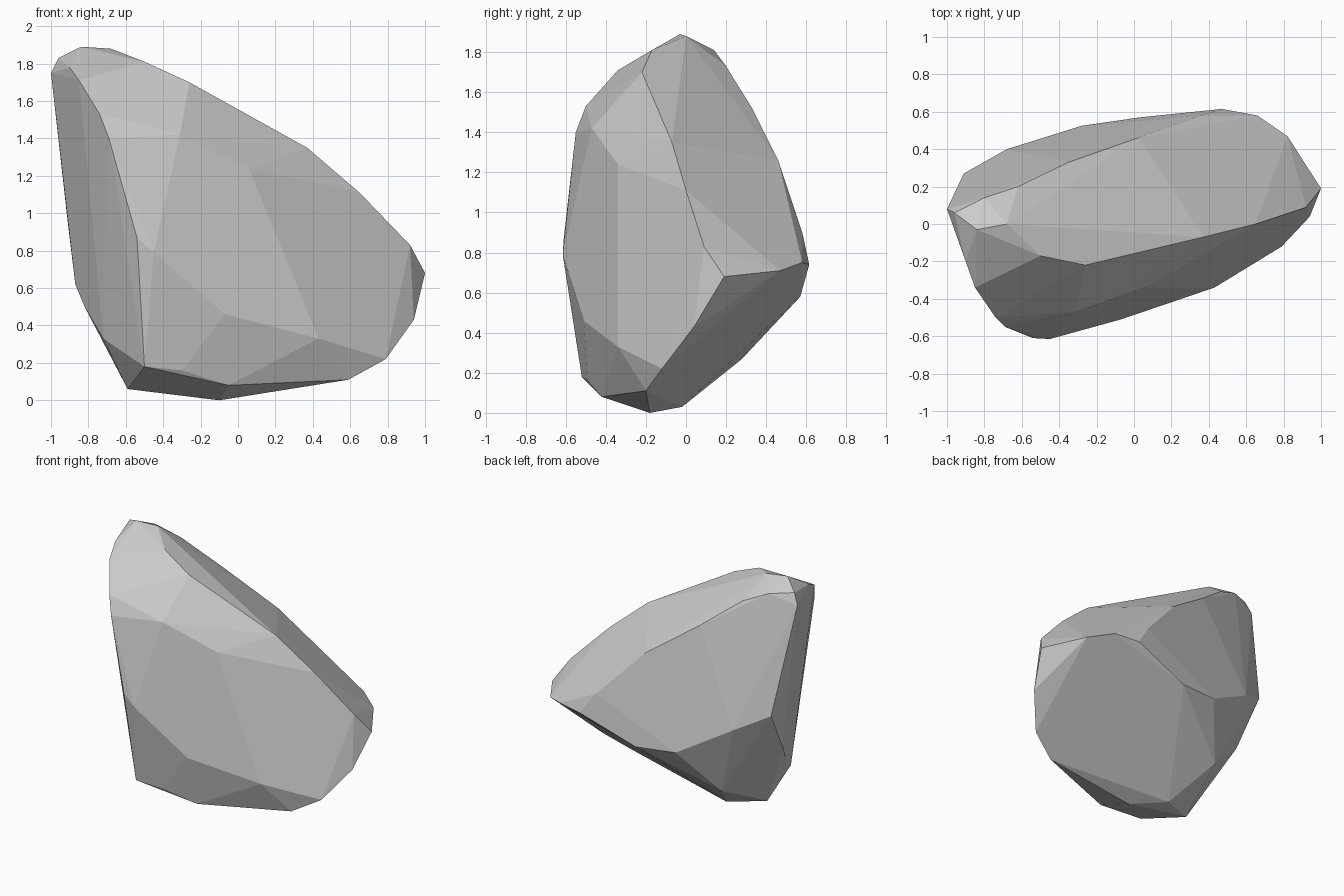
import bpy, bmesh, math

if "Cube" in bpy.data.objects:
    bpy.data.objects.remove(bpy.data.objects["Cube"])

# Ridge lines of the boulder; the stone is the convex skin stretched over them
crown = [(-1, .08, 1.75), (-.96, .06, 1.83), (-.84, -.03, 1.89), (-.68, 0, 1.88),
         (-.8, .14, 1.81), (-.9, -.2, 1.78)]
top_front_ridge = [(-.5, -.17, 1.81), (-.26, -.22, 1.7), (.37, -.07, 1.35),
                   (.65, 0, 1.11), (.92, .09, .83), (1, .19, .68)]
top_back_ridge = [(-.62, .2, 1.73), (-.35, .33, 1.52), (.02, .46, 1.26),
                  (.36, .58, .9), (.47, .615, .74), (.66, .58, .75), (.82, .47, .71)]
back_edge = [(-.91, .27, .95), (-.68, .4, .83), (-.28, .525, .6), (.03, .57, .58)]
front_left_ridge = [(-.85, -.34, 1.71), (-.74, -.5, 1.53), (-.69, -.55, 1.4),
                    (-.54, -.61, .87), (-.45, -.615, .79), (-.31, -.47, 1.42)]
front_face = [(.06, -.34, 1.24), (-.07, -.51, .46), (.43, -.34, .33)]
base_rim = [(-.5, -.52, .18), (-.3, -.49, .16), (-.05, -.42, .08), (.59, -.2, .11),
            (.79, -.12, .22), (.94, .04, .43), (-.1, -.18, 0), (-.33, -.02, .03),
            (-.59, -.14, .06), (-.5, .28, .27)]
left_edge = [(-.72, -.24, .33), (-.82, -.03, .5), (-.87, .07, .62)]

bm = bmesh.new()
for line in (crown, top_front_ridge, top_back_ridge, back_edge,
             front_left_ridge, front_face, base_rim, left_edge):
    for p in line:
        bm.verts.new(p)
hull = bmesh.ops.convex_hull(bm, input=bm.verts)
loose = [v for v in bm.verts if not v.link_faces]
bmesh.ops.delete(bm, geom=loose, context='VERTS')

# Merge nearly coplanar triangles into broad flat facets
bmesh.ops.dissolve_limit(bm, angle_limit=math.radians(4),
                         verts=bm.verts, edges=bm.edges)
bmesh.ops.recalc_face_normals(bm, faces=bm.faces)
for f in bm.faces:
    f.smooth = False

mesh = bpy.data.meshes.new("boulder")
bm.to_mesh(mesh)
bm.free()
boulder = bpy.data.objects.new("boulder", mesh)
bpy.context.collection.objects.link(boulder)
